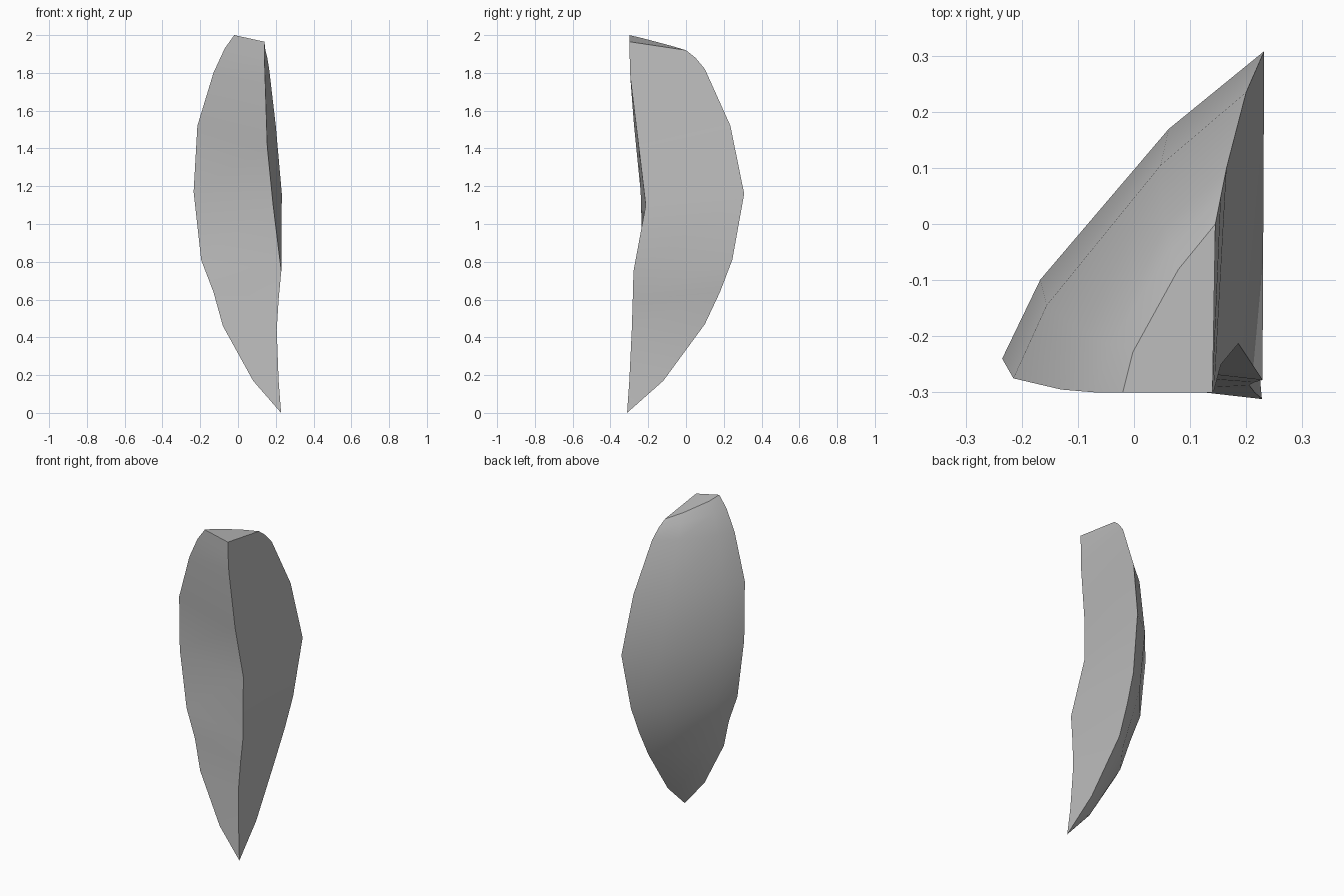
import bpy
import bmesh
from math import radians
from mathutils import Vector

default_cube = bpy.data.objects.get("Cube")
if default_cube:
    bpy.data.objects.remove(default_cube, do_unlink=True)


def flat_material(name, colour):
    material = bpy.data.materials.new(name)
    material.use_nodes = True
    material.diffuse_color = colour
    shader = material.node_tree.nodes["Principled BSDF"]
    shader.inputs["Base Color"].default_value = colour
    return material


# Three long ridges of the wedge, listed from the broken top to the tip
outer_front_ridge = [(-.02, -.3, 2), (-.07, -.3, 1.93), (-.13, -.295, 1.8),
                     (-.215, -.275, 1.52), (-.235, -.24, 1.17),
                     (-.195, -.23, .81), (-.13, -.24, .64),
                     (-.08, -.26, .46), (.08, -.295, .17)]
outer_back_ridge = [(.145, 0, 1.92), (.155, .05, 1.88), (.165, .1, 1.82),
                    (.2, .235, 1.52), (.232, .308, 1.16),
                    (.21, .245, .81), (.2, .18, .64),
                    (.19, .1, .47), (.21, -.12, .17)]
inner_ridge = [(.14, -.3, 1.965), (.14, -.298, 1.88), (.143, -.295, 1.78),
               (.155, -.25, 1.41), (.186, -.213, 1.1),
               (.229, -.278, .75), (.215, -.282, .6),
               (.205, -.287, .44), (.215, -.3, .17)]
tip_point = (.228, -.312, 0)

# How far along the curved side each bulge point sits, and its relative height
bulge_places = (.21, .7)
bulge_height = .055


def cross_section(front, back, inner):
    """Triangle with the side between the two outer ridges bowed outwards."""
    front, back, inner = Vector(front), Vector(back), Vector(inner)
    chord = back - front
    outward = Vector((-chord.y, chord.x, 0)) * bulge_height
    bowed = [front.lerp(back, place) + outward for place in bulge_places]
    return [front, *bowed, back, inner]


def build_shard(name, material):
    mesh = bpy.data.meshes.new(name)
    bm = bmesh.new()
    rings = [[bm.verts.new(point) for point in cross_section(*ridge_points)]
             for ridge_points in zip(outer_front_ridge, outer_back_ridge, inner_ridge)]
    tip = bm.verts.new(tip_point)
    count = len(rings[0])

    # Broken top face
    bm.faces.new(rings[0])

    # Side walls between neighbouring cross-sections
    for upper, lower in zip(rings, rings[1:]):
        for i in range(count):
            j = (i + 1) % count
            bm.faces.new((upper[i], upper[j], lower[j], lower[i]))

    # Pointed lower end
    for i in range(count):
        bm.faces.new((rings[-1][i], rings[-1][(i + 1) % count], tip))

    bmesh.ops.recalc_face_normals(bm, faces=bm.faces)
    bm.to_mesh(mesh)
    bm.free()
    mesh.materials.append(material)
    shard = bpy.data.objects.new(name, mesh)
    bpy.context.collection.objects.link(shard)
    return shard


shard = build_shard("curved_shard", flat_material("plain grey", (.5, .5, .5, 1)))

# Smooth walls with crisp ridges
bpy.ops.object.select_all(action="DESELECT")
shard.select_set(True)
bpy.context.view_layer.objects.active = shard
bpy.ops.object.shade_smooth_by_angle(angle=radians(35))
